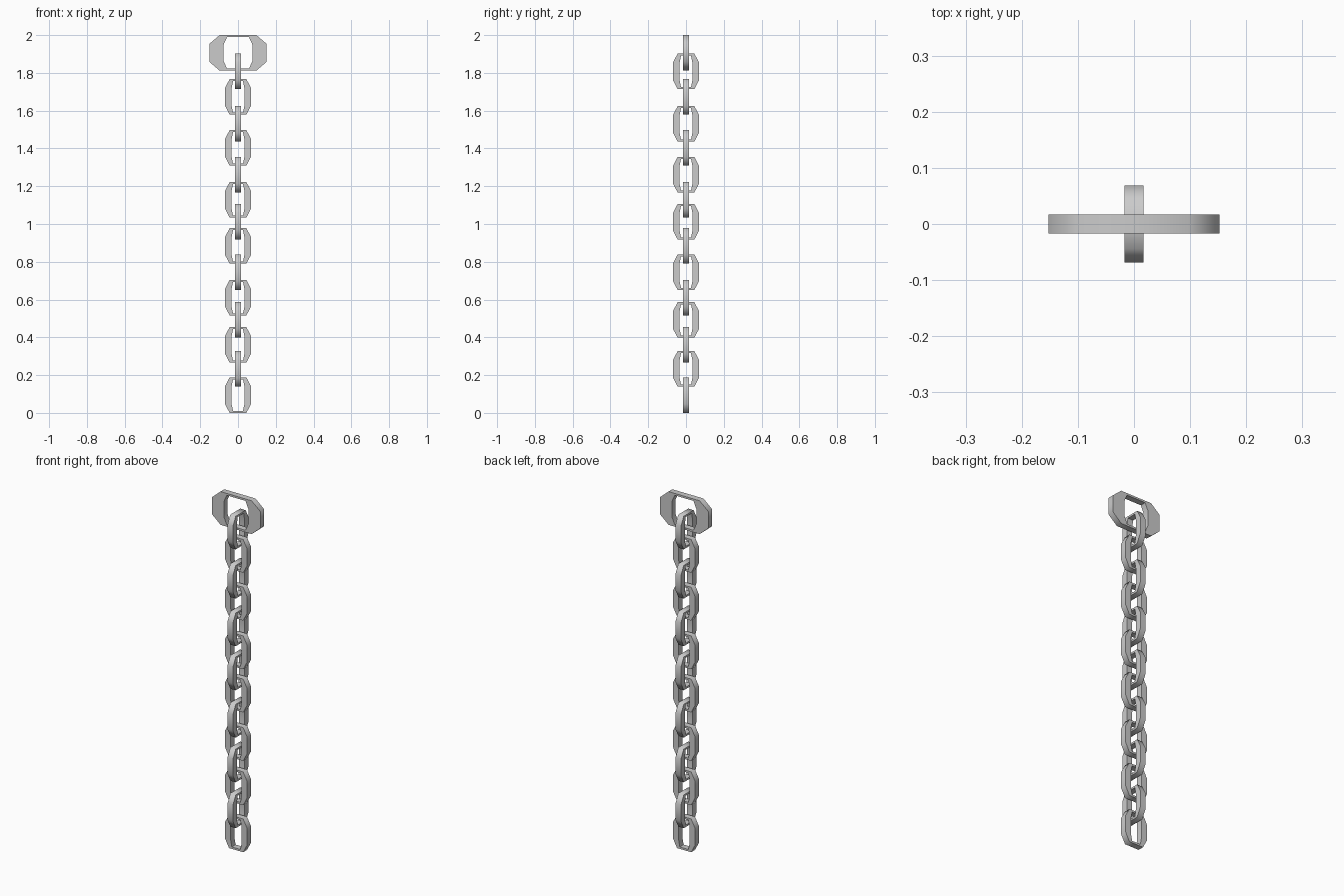
import bpy, bmesh, math

if "Cube" in bpy.data.objects:
    bpy.data.objects.remove(bpy.data.objects["Cube"])


def make_link(name, z, outer_w, inner_w, turned):
    """Stretched octagonal ring with a flat-sided section, centred at height z."""
    H, D = 0.094, 0.017
    # one octagon: half width, half height, corner ratio across, corner ratio up
    def octagon(w, h, cx, cz):
        q = [(w, h * cz), (w * cx, h)]
        return (q + [(-x, y) for x, y in q[::-1]]
                + [(-x, -y) for x, y in q] + [(x, -y) for x, y in q[::-1]])

    outer = octagon(outer_w, H, 0.64, 0.5)
    inner = octagon(inner_w, H - 0.011, 0.76, 0.5)
    bm = bmesh.new()
    loops = [[bm.verts.new((x, y, v)) for x, v in pts]
             for pts, y in ((outer, -D), (outer, D), (inner, D), (inner, -D))]
    for a in range(4):
        A, B = loops[a], loops[(a + 1) % 4]
        for i in range(8):
            j = (i + 1) % 8
            bm.faces.new((A[i], A[j], B[j], B[i]))
    bmesh.ops.recalc_face_normals(bm, faces=bm.faces)
    me = bpy.data.meshes.new(name)
    bm.to_mesh(me)
    bm.free()
    ob = bpy.data.objects.new(name, me)
    bpy.context.collection.objects.link(ob)
    ob.location.z = z
    if turned:
        ob.rotation_euler.z = math.pi / 2
    # soften the octagon corners, keep the square edges crisp
    bpy.context.view_layer.objects.active = ob
    ob.select_set(True)
    bpy.ops.object.shade_smooth_by_angle(angle=math.radians(65))
    ob.select_set(False)


# wide ring at the top
make_link("top_ring", 1.906, 0.152, 0.077, False)

# chain links, alternately turned a quarter, from top to bottom
centres = [1.808, 1.673, 1.530, 1.403, 1.261, 1.128, 1.012,
           0.884, 0.745, 0.610, 0.492, 0.360, 0.233, 0.098]
for n, z in enumerate(centres):
    make_link(f"chain_link_{n + 1}", z - (0.004 if n == 13 else 0), 0.069, 0.035, n % 2 == 0)
